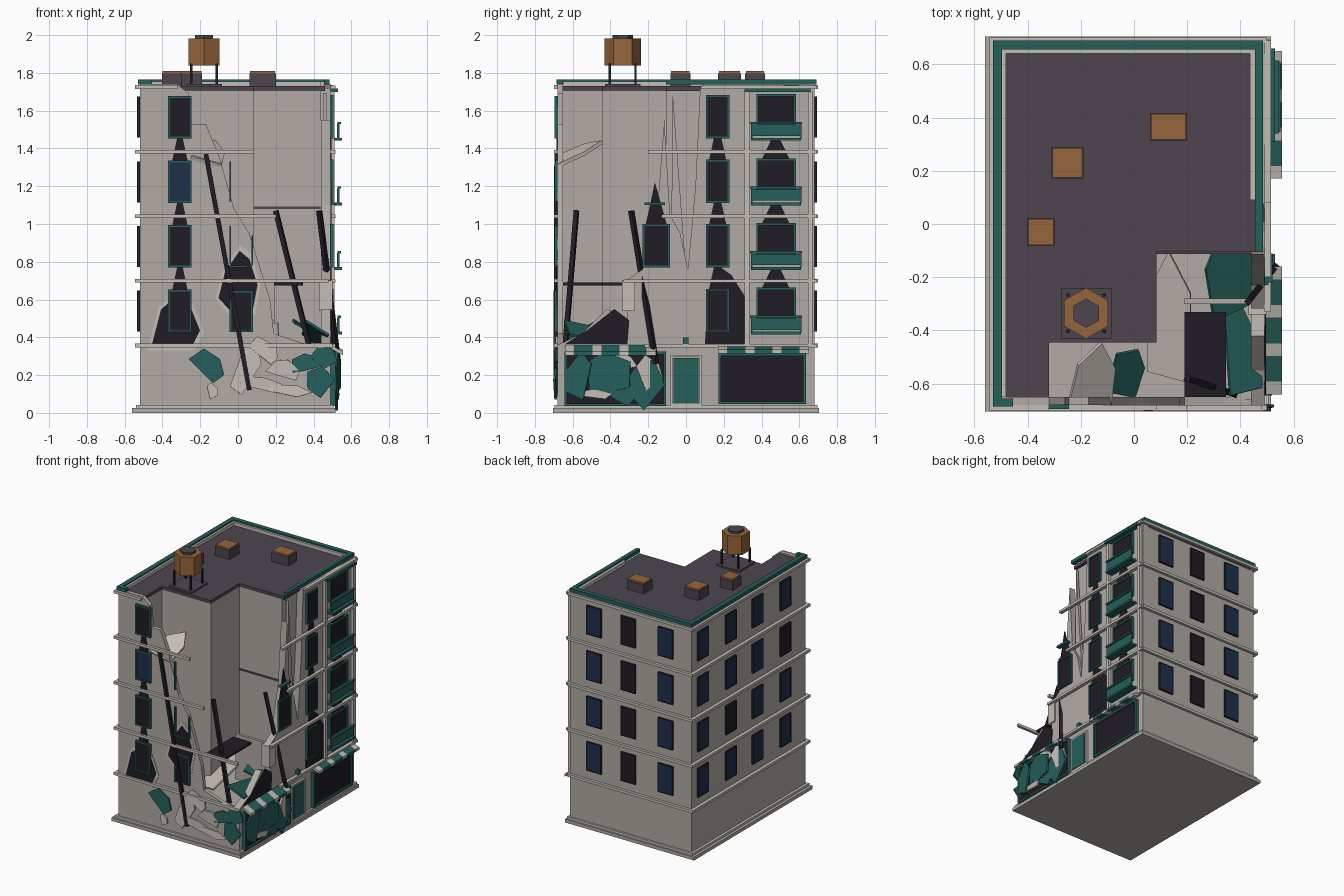
import bpy, bmesh, math, random
from mathutils import Vector, Euler

if "Cube" in bpy.data.objects:
    bpy.data.objects.remove(bpy.data.objects["Cube"])
random.seed(4)

def mat(name, c):
    m = bpy.data.materials.new(name); m.diffuse_color = (*c, 1); return m
WALL = mat("wall", (.44, .41, .38)); LIGHT = mat("pale", (.55, .51, .47))
TEAL = mat("teal", (.018, .115, .105)); DARK = mat("dark", (.014, .012, .018))
ROOF = mat("roofing", (.075, .06, .08)); RUST = mat("rust", (.30, .13, .045))
BLUE = mat("glass", (.013, .03, .07))

def mesh(name, verts, faces, m):
    me = bpy.data.meshes.new(name); me.from_pydata(verts, [], faces)
    bm = bmesh.new(); bm.from_mesh(me)
    bmesh.ops.recalc_face_normals(bm, faces=bm.faces); bm.to_mesh(me); bm.free()
    o = bpy.data.objects.new(name, me); me.materials.append(m)
    bpy.context.collection.objects.link(o); return o

def prism(name, pts, axis, a, b, m):
    """Extrude a 2D outline from a to b along an axis."""
    f = {'x': lambda u, v, d: (d, u, v), 'y': lambda u, v, d: (u, d, v), 'z': lambda u, v, d: (u, v, d)}[axis]
    n = len(pts)
    return mesh(name, [f(*p, d) for d in (a, b) for p in pts],
                [list(range(n)), list(range(n, 2*n))] + [(i, (i+1) % n, n+(i+1) % n, n+i) for i in range(n)], m)

def box(name, x0, x1, y0, y1, z0, z1, m):
    return prism(name, [(x0, y0), (x1, y0), (x1, y1), (x0, y1)], 'z', z0, z1, m)

# facade helpers: outline on a wall, with depth measured outward from it
SIDES = {'front': ('y', -.68, -1), 'back': ('y', .68, 1), 'left': ('x', -.52, -1), 'right': ('x', .49, 1)}
def on(side, name, pts, d0, d1, m):
    ax, base, s = SIDES[side]
    return prism(name, pts, ax, base + s*d0, base + s*d1, m)
def panel(side, name, u0, u1, z0, z1, d0, d1, m):
    return on(side, name, [(u0, z0), (u1, z0), (u1, z1), (u0, z1)], d0, d1, m)
def frame(side, u0, u1, z0, z1, m=TEAL, t=.01, d=.015):
    for a in ((u0-t, u0, z0-t, z1+t), (u1, u1+t, z0-t, z1+t), (u0, u1, z0-t, z0), (u0, u1, z1, z1+t)):
        panel(side, "window_frame", *a, -.002, d, m)

def beam(p, q, w=.012):
    p, q = Vector(p), Vector(q)
    l = (q-p).length/2
    o = box("fallen_beam", -w, w, -w, w, -l, l, DARK)
    o.location = (p+q)/2; o.rotation_euler = (q-p).to_track_quat('Z', 'Y').to_euler()

def shard(name, loc, size, rot, m, t=.014):
    pts = [(-.5, -.4), (.3, -.5), (.5, .1), (.1, .5), (-.35, .3)]
    pts = [((x+random.uniform(-.1, .1))*size[0], (y+random.uniform(-.1, .1))*size[1]) for x, y in pts]
    o = prism(name, pts, 'z', -t/2, t/2, m)
    o.location = loc; o.rotation_euler = Euler([math.radians(a) for a in rot])

H = .342
ROWS = [.437 + H*i for i in range(4)]

# plinth, ground storey and the surviving core
box("plinth", -.56, .515, -.705, .705, 0, .025, WALL)
box("plinth_step", -.54, .505, -.695, .695, .025, .042, LIGHT)
box("ground_storey", -.52, .46, -.66, .68, .04, .36, WALL)
outline = [(-.52, -.66), (-.32, -.66), (-.32, -.445), (.085, -.445), (.085, -.105), (.44, -.105), (.44, .68), (-.52, .68)]
prism("upper_core", outline, 'z', .36, 1.705, WALL)
roof = [(-.50, -.66), (-.32, -.66), (-.32, -.445), (.085, -.445), (.085, -.105), (.46, -.105), (.46, .66), (-.50, .66)]
prism("roof", roof, 'z', 1.705, 1.73, ROOF)

# torn front and right walls
on('front', "broken_front_wall", [(-.52, .04), (.49, .04), (.49, .34), (.34, .37), (.19, .42), (.17, .60), (.06, .95),
   (-.02, 1.08), (-.10, 1.36), (-.17, 1.53), (-.245, 1.53), (-.26, 1.69), (-.32, 1.74), (-.52, 1.74)], -.03, 0, WALL)
on('right', "broken_right_wall", [(-.68, .04), (.68, .04), (.68, 1.74), (.075, 1.72), (.05, 1.2), (.01, .76), (-.03, .95),
   (-.085, 1.05), (-.115, 1.55), (-.15, 1.1), (-.23, .76), (-.32, .70), (-.31, .50), (-.42, .55), (-.55, .42), (-.68, .36)], -.05, 0, WALL)
on('right', "wall_splinter", [(-.08, .75), (.0, .75), (-.07, 1.69)], -.04, -.02, WALL)

# parapet with teal coping
for n, a in (("left", (-.53, -.495, -.685, .69)), ("back", (-.53, .485, .655, .69)),
             ("right", (.455, .485, -.105, .69)), ("front", (-.53, -.455, -.685, -.655))):
    box("coping_"+n, *a, 1.738, 1.765, TEAL)
for a in ((-.495, -.48, -.65, .655), (-.48, .435, .64, .655), (.435, .455, .09, .655)):
    box("parapet_lining", *a, 1.70, 1.755, LIGHT)

# storey bands
for i in range(5):
    z = .347 + H*i if i < 4 else 1.715
    panel('back', "band_back", -.54, .50, z, z+.02, 0, .02, LIGHT)
    panel('left', "band_left", -.70, .70, z, z+.02, 0, .025, LIGHT)
    panel('front', "band_front", -.54, (.50, .48, .20, .085, -.32)[i], z, z+.02, 0, .02, LIGHT)
    panel('right', "band_right", (-.22, -.33, -.13, -.20, .08)[i], .69, z, z+.018, 0, .025, LIGHT)
box("inner_ledge", .085, .45, -.112, -.105, 1.08, 1.092, ROOF)

# back and left windows
for r, z in enumerate(ROWS):
    for side, us in (('back', (.285, .0, -.31)), ('left', (.55, .22, -.10, -.43))):
        for c, u in enumerate(us):
            dark = (r + c) % 2 == 0 if side == 'back' and r % 2 else ((r + c) % 2 if side == 'back' else (r*3 + c*2) % 7 == 5)
            panel(side, "window", u-.055, u+.055, z, z+.205, 0, .012, DARK if dark else BLUE)
            frame(side, u-.055, u+.055, z, z+.205, DARK, .006, .014)

# front windows with scorch marks above
for i, z in enumerate(ROWS):
    panel('front', "front_window", -.36, -.255, z, z+.205, 0, .008, BLUE if i == 2 else DARK)
    frame('front', -.36, -.255, z, z+.205)
    if i < 3:
        on('front', "scorch", [(-.35, z+.205), (-.265, z+.205), (-.295, z+.345), (-.32, z+.345)], 0, .005, DARK)
panel('front', "front_window", -.035, .07, ROWS[0], ROWS[0]+.2, 0, .008, DARK)
frame('front', -.035, .07, ROWS[0], ROWS[0]+.2)
panel('front', "loose_jamb", -.046, -.036, .79, .99, 0, .015, TEAL)
panel('front', "loose_jamb", -.046, -.036, 1.12, 1.33, 0, .015, TEAL)
panel('front', "loose_jamb", .072, .08, .78, .94, 0, .015, TEAL)
panel('front', "loose_sill", -.046, .05, .77, .78, 0, .015, TEAL)
# blast holes
for name, m, d, k in (("hole_rim", LIGHT, .004, 1), ("hole", DARK, .007, .86)):
    on('front', name, [(-.33+k*u, .47+k*v) for u, v in ((-.15, -.14), (.1, -.14), (.15, -.04), (.09, .11), (-.02, .15), (-.09, .09))], 0, d, m)
    on('front', name, [(0+k*u, .66+k*v) for u, v in ((-.12, -.06), (-.02, -.17), (.09, -.14), (.12, .02), (.07, .18), (.01, .23), (-.08, .1))], 0, d-.002, m)
on('right', "hole", [(-.64, .365), (-.31, .365), (-.30, .49), (-.38, .55), (-.52, .44)], 0, .005, DARK)
on('right', "hole", [(.10, .365), (.31, .365), (.31, .62), (.24, .73), (.17, .78), (.12, .65)], 0, .004, DARK)

# right side: narrow windows, bay and balconies
for i, z in enumerate(ROWS):
    panel('right', "side_window", .115, .22, z, z+.21, 0, .008, DARK)
    frame('right', .115, .22, z, z+.21)
    b = z - .022
    if i < 3:
        on('right', "scorch", [(.12, z+.21), (.215, z+.21), (.185, z+.345), (.15, z+.345)], 0, .005, DARK)
        on('right', "bay_scorch", [(.40, b+.24), (.55, b+.24), (.50, b+.345), (.45, b+.345)], 0, .01, DARK)
    panel('right', "bay_window", .385, .57, b+.09, b+.235, 0, .012, DARK)
    frame('right', .385, .57, b+.09, b+.235, TEAL, .013, .02)
    panel('right', "balcony_floor", .345, .61, b, b+.015, 0, .06, TEAL)
    panel('right', "balcony_panel", .345, .61, b+.025, b+.085, .043, .048, TEAL)
    panel('right', "balcony_rail", .34, .615, b+.088, b+.1, .036, .055, TEAL)
    for u in (.345, .605):
        panel('right', "balcony_side", u, u+.007, b+.01, b+.09, .035, .048, TEAL)
for u in (.31, .645):
    panel('right', "pilaster", u, u+.025, .365, 1.70, 0, .022, LIGHT)
panel('right', "bay_lintel", .31, .66, 1.70, 1.718, 0, .04, TEAL)
panel('right', "torn_window", -.22, -.095, .78, .99, 0, .008, DARK)
frame('right', -.22, -.095, .78, .99)
on('right', "scorch", [(-.215, .99), (-.10, .99), (-.13, 1.1), (-.165, 1.22), (-.19, 1.1)], 0, .006, DARK)
panel('right', "torn_lintel", -.22, -.11, 1.10, 1.115, 0, .03, TEAL)
panel('right', "crumbling_pier", -.34, -.27, .54, .70, -.06, .01, LIGHT)

# shopfronts, door, lamp and striped awnings
panel('right', "shop_window", .185, .62, .06, .30, 0, .012, DARK)
frame('right', .185, .62, .06, .30, TEAL, .014, .025)
panel('right', "door", -.065, .065, .05, .29, 0, .02, TEAL)
frame('right', -.07, .07, .05, .295, LIGHT, .012, .015)
panel('right', "lamp", -.015, .012, .36, .40, 0, .02, TEAL)
panel('right', "wrecked_shop_window", -.63, -.12, .05, .31, 0, .012, DARK)
frame('right', -.63, -.12, .05, .31, TEAL, .014, .025)
for k in range(10):
    for u0, drop in ((.17, 0), (-.64, .01)):
        w = .048
        prism("awning_stripe", [(.49, .36), (.555, .335-drop), (.555, .315-drop), (.49, .34)], 'y', 0, w,
              TEAL if k % 3 else LIGHT).location.y = u0 + k*w

# exposed rooms: leaning slabs, platform and beams
box("hanging_floor", .19, .345, -.65, -.33, .675, .69, DARK)
box("inner_partition", .19, .45, -.30, -.28, .36, .70, WALL)
shard("roof_scrap", (-.15, -.57, 1.38), (.2, .24), (28, 12, 10), LIGHT, .02)
for p, q in (((-.17, -.685, 1.37), (.06, -.69, .12)), ((.20, -.58, 1.07), (.44, -.66, .10)),
             ((.43, -.29, 1.07), (.53, -.16, .26))):
    beam(p, q)
shard("leaning_slab", (.13, -.35, .44), (.22, .45), (12, -14, 5), LIGHT)
shard("leaning_slab", (.36, -.20, .46), (.24, .32), (20, 25, 30), TEAL)
shard("leaning_slab", (.40, -.47, .42), (.16, .36), (-10, 30, 5), TEAL)
shard("leaning_slab", (-.02, -.55, .42), (.14, .22), (30, 20, 0), TEAL)

# rubble along the front and the right corner
for x, z, w, h, a, m in ((-.15, .26, .20, .12, -40, TEAL), (.05, .25, .12, .28, -20, LIGHT), (.14, .33, .2, .1, -35, LIGHT),
        (.13, .16, .22, .07, -12, LIGHT), (.25, .24, .18, .1, -15, LIGHT), (.27, .12, .22, .06, -8, LIGHT),
        (.36, .27, .16, .1, 20, TEAL), (.42, .16, .15, .14, 60, TEAL), (.45, .30, .14, .12, -30, TEAL), (-.14, .12, .06, .09, 20, LIGHT)):
    shard("front_rubble", (x, -.688, z), (w, h), (90+random.uniform(-4, 4), -a, random.uniform(-4, 4)), m, .012)
for y, z, w, h, a, m in ((-.57, .20, .22, .13, 80, TEAL), (-.43, .21, .26, .24, 20, TEAL), (-.22, .17, .25, .20, 50, TEAL),
        (-.35, .13, .2, .13, -20, TEAL), (-.19, .22, .12, .16, 30, LIGHT), (-.48, .10, .2, .05, -5, LIGHT), (-.33, .28, .16, .07, -30, LIGHT)):
    shard("side_rubble", (.522, y, z), (w, h), (90, -a, 90+random.uniform(-9, 9)), m, .014)

# roof vents
for x, y, w, d in ((.13, .365, .14, .105), (-.25, .23, .12, .12), (-.35, -.03, .105, .105)):
    box("vent", x-w/2, x+w/2, y-d/2, y+d/2, 1.73, 1.798, ROOF)
    box("vent_cap", x-w/2+.004, x+w/2-.004, y-d/2+.004, y+d/2-.004, 1.798, 1.81, RUST)

# water tank on legs
cx, cy = -.18, -.335
box("tank_base", cx-.095, cx+.095, cy-.095, cy+.095, 1.73, 1.742, ROOF)
for sx in (-1, 1):
    for sy in (-1, 1):
        box("tank_leg", cx+sx*.068-.006, cx+sx*.068+.006, cy+sy*.068-.006, cy+sy*.068+.006, 1.74, 1.85, DARK)
hexa = lambda r: [(cx + r*math.sin(k*math.pi/3), cy + r*math.cos(k*math.pi/3)) for k in range(6)]
prism("tank", hexa(.096), 'z', 1.84, 1.983, RUST)
prism("tank_lid", hexa(.055), 'z', 1.98, 2.0, ROOF)

for m in bpy.data.materials:
    if m.users and not m.is_grease_pencil:
        m.use_nodes = True
        m.node_tree.nodes["Principled BSDF"].inputs["Base Color"].default_value = m.diffuse_color
